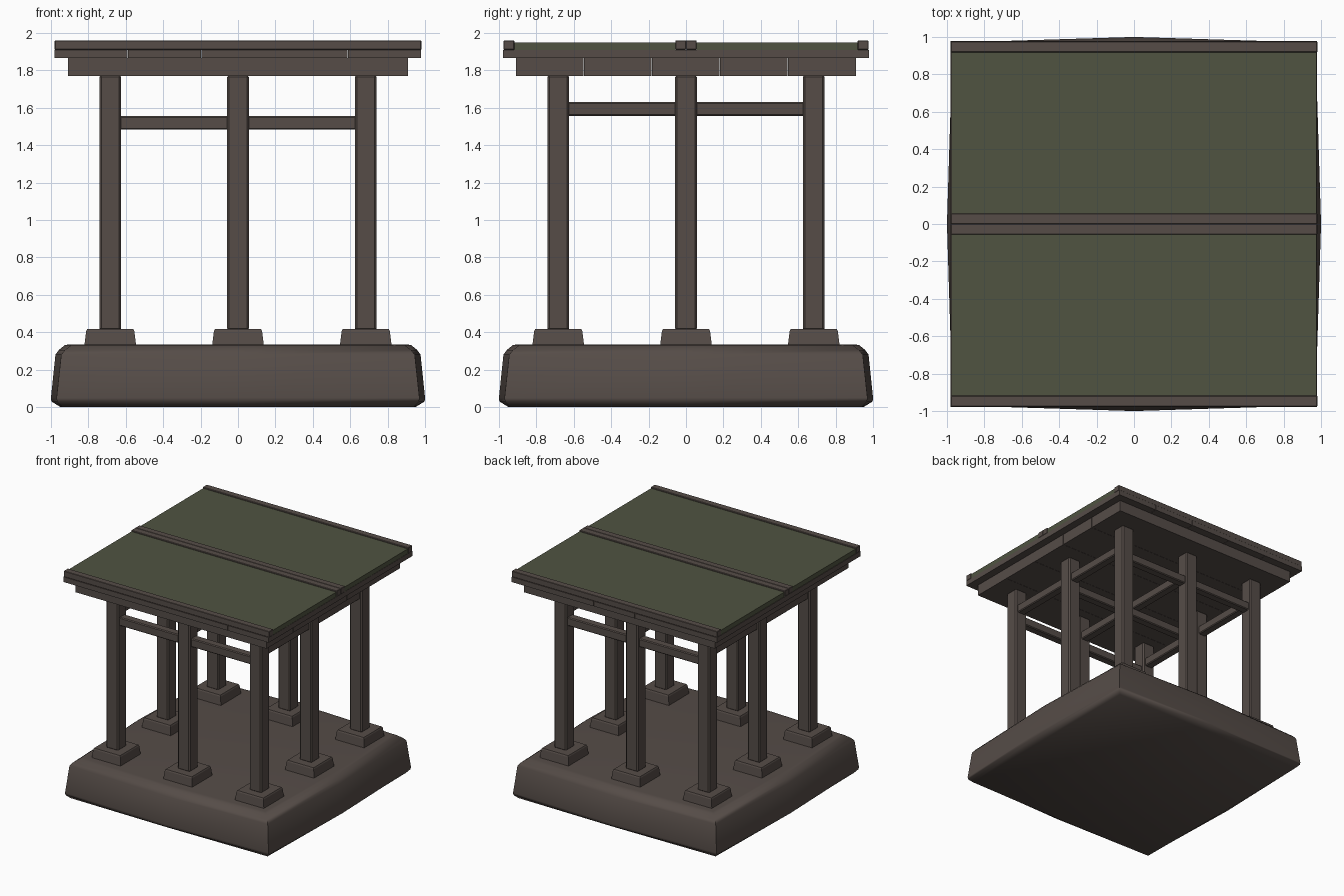
import bpy, bmesh

if "Cube" in bpy.data.objects:
    bpy.data.objects.remove(bpy.data.objects["Cube"])


def material(name, rgb):
    m = bpy.data.materials.new(name)
    m.diffuse_color = (*rgb, 1)
    m.use_nodes = True
    m.node_tree.nodes["Principled BSDF"].inputs["Base Color"].default_value = m.diffuse_color
    return m


BROWN = material("dark brown", (0.092, 0.073, 0.064))
GREEN = material("moss green", (0.080, 0.088, 0.053))


def loft(name, rings, mat):
    """Closed solid through rings of equal point count, listed bottom to top."""
    bm = bmesh.new()
    vs = [[bm.verts.new(p) for p in r] for r in rings]
    n = len(rings[0])
    for a, b in zip(vs, vs[1:]):
        for i in range(n):
            j = (i + 1) % n
            bm.faces.new((a[i], a[j], b[j], b[i]))
    bm.faces.new(vs[0][::-1])
    bm.faces.new(vs[-1])
    me = bpy.data.meshes.new(name)
    bm.to_mesh(me)
    bm.free()
    me.materials.append(mat)
    ob = bpy.data.objects.new(name, me)
    bpy.context.collection.objects.link(ob)
    return ob


def rect(x0, x1, y0, y1, z):
    return [(x0, y0, z), (x1, y0, z), (x1, y1, z), (x0, y1, z)]


def box(name, x0, x1, y0, y1, z0, z1, mat=BROWN, bevel=0):
    ob = loft(name, [rect(x0, x1, y0, y1, z0), rect(x0, x1, y0, y1, z1)], mat)
    if bevel:
        mod = ob.modifiers.new("bevel", 'BEVEL')
        mod.width, mod.segments = bevel, 1
    return ob


# Stone platform: square with slightly bulging sides and a rounded rim
def bulged(c, m, z):
    return [(-c, -c, z), (0, -m, z), (c, -c, z), (m, 0, z),
            (c, c, z), (0, m, z), (-c, c, z), (-m, 0, z)]


base = loft("platform", [bulged(c, m, z) for c, m, z in (
    (.94, .95, 0), (.968, .998, .03), (.97, 1.0, .05), (.945, .976, .28),
    (.925, .958, .305), (.89, .925, .332), (.86, .89, .335))], BROWN)
bpy.context.view_layer.objects.active = base
base.select_set(True)
bpy.ops.object.shade_smooth_by_angle(angle=0.9)

# Eight posts on tapered footings (none in the centre)
S, P = 0.683, 0.058
for x in (-S, 0, S):
    for y in (-S, 0, S):
        if x == 0 and y == 0:
            continue
        loft("post_footing", [rect(x - h, x + h, y - h, y + h, z) for h, z in
                              ((.138, .325), (.137, .34), (.129, .405), (.124, .416))], BROWN)
        box("post", x - P, x + P, y - P, y + P, .41, 1.775, bevel=.01)

# Tie beams in both directions, the crossways set sitting higher
for t in (-S, 0, S):
    box("tie_beam_x", -S, S, t - .036, t + .036, 1.483, 1.556, bevel=.007)
    box("tie_beam_y", t - .036, t + .036, -S, S, 1.556, 1.63, bevel=.007)

# Two plank layers under the roof
for i in range(5):
    a = -.91 + i * .364
    box("lower_plank", -.91, .91, a, a + .362, 1.77, 1.866)
    b = -.98 + i * .392
    box("upper_plank", b, b + .390, -.978, .978, 1.866, 1.91)

# Green roof panels with edge and centre battens
for s in (-1, 1):
    y0, y1 = sorted((s * .055, s * .92))
    box("roof_panel", -.976, .976, y0, y1, 1.91, 1.95, GREEN)
    y0, y1 = sorted((s * .918, s * .975))
    box("edge_batten", -.98, .98, y0, y1, 1.91, 1.96, bevel=.003)
    y0, y1 = sorted((0, s * .057))
    box("centre_batten", -.98, .98, y0, y1, 1.91, 1.96, bevel=.003)
